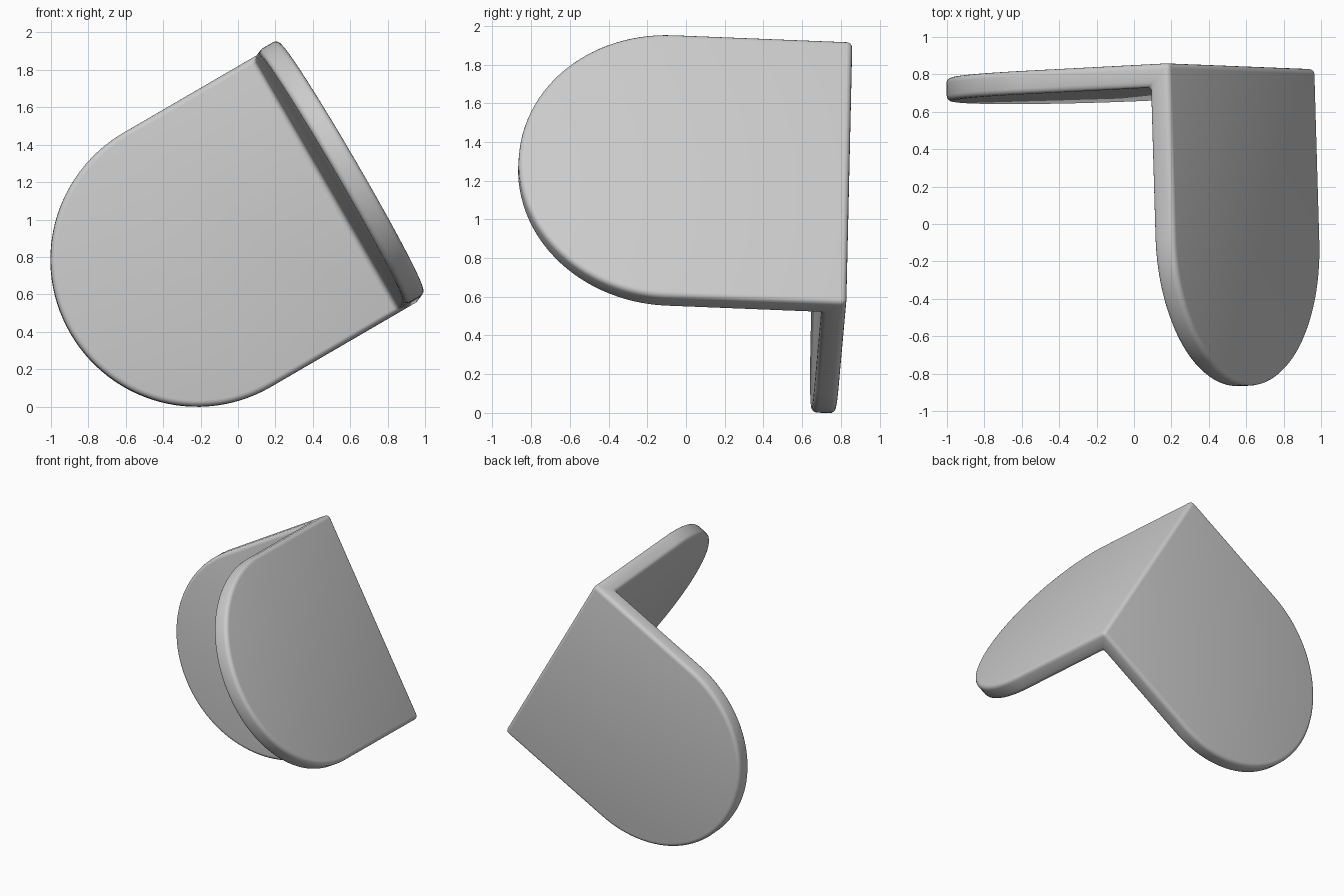
import bpy, bmesh
from math import radians
from mathutils import Matrix, Vector

cube = bpy.data.objects.get("Cube")
if cube:
    bpy.data.objects.remove(cube, do_unlink=True)

RADIUS = 0.785            # half the width, also the round end
REACH = 0.925 + RADIUS    # length of each plate from the outer corner
THICK = 0.125
EDGE = 0.03               # softened edges

# Grey finish
grey = bpy.data.materials.new("light_grey")
grey.use_nodes = True
color = (0.6, 0.6, 0.6, 1)
grey.diffuse_color = color
grey.node_tree.nodes["Principled BSDF"].inputs["Base Color"].default_value = color

# L-shaped profile extruded across the width
profile = [(0, 0), (REACH, 0), (REACH, THICK), (THICK, THICK), (THICK, REACH), (0, REACH)]
bm = bmesh.new()
face = bm.faces.new([bm.verts.new((u, v, -RADIUS)) for u, v in profile])
grown = bmesh.ops.extrude_face_region(bm, geom=[face])["geom"]
bmesh.ops.translate(bm, vec=(0, 0, 2 * RADIUS),
                    verts=[g for g in grown if isinstance(g, bmesh.types.BMVert)])
bmesh.ops.recalc_face_normals(bm, faces=bm.faces)

# Round the free end of both plates
def at_tip(edge):
    a, b = (v.co for v in edge.verts)
    return abs(a.z - b.z) < 0.001 and abs(edge.calc_length() - THICK) < 0.001 \
        and max(a.x, a.y) > REACH - 0.001

bmesh.ops.bevel(bm, geom=[e for e in bm.edges if at_tip(e)], offset=RADIUS - 0.002,
                offset_type='OFFSET', segments=28, profile=0.5, affect='EDGES')

# Soften every sharp edge and fillet the inner corner
sharp = [e for e in bm.edges if e.calc_face_angle(0) > radians(30)]
bmesh.ops.bevel(bm, geom=sharp, offset=EDGE, offset_type='OFFSET', segments=4,
                profile=0.5, affect='EDGES', clamp_overlap=False)
bmesh.ops.recalc_face_normals(bm, faces=bm.faces)

mesh = bpy.data.meshes.new("corner_bracket")
bm.to_mesh(mesh)
bm.free()
mesh.materials.append(grey)
bracket = bpy.data.objects.new("corner_bracket", mesh)
bpy.context.collection.objects.link(bracket)

# Tilted pose: one plate runs down to the right, the other to the front
across = Vector((-0.86, -0.045, -0.5)).normalized()
forward = Vector((0.024, -1, 0.037))
forward = (forward - across * forward.dot(across)).normalized()
pose = Matrix((across, forward, across.cross(forward))).transposed().to_4x4()
bracket.matrix_world = Matrix.Translation((0.58, 0.845, 1.247)) @ pose

bpy.ops.object.select_all(action='DESELECT')
bracket.select_set(True)
bpy.context.view_layer.objects.active = bracket
bpy.ops.object.shade_smooth_by_angle(angle=radians(35))
